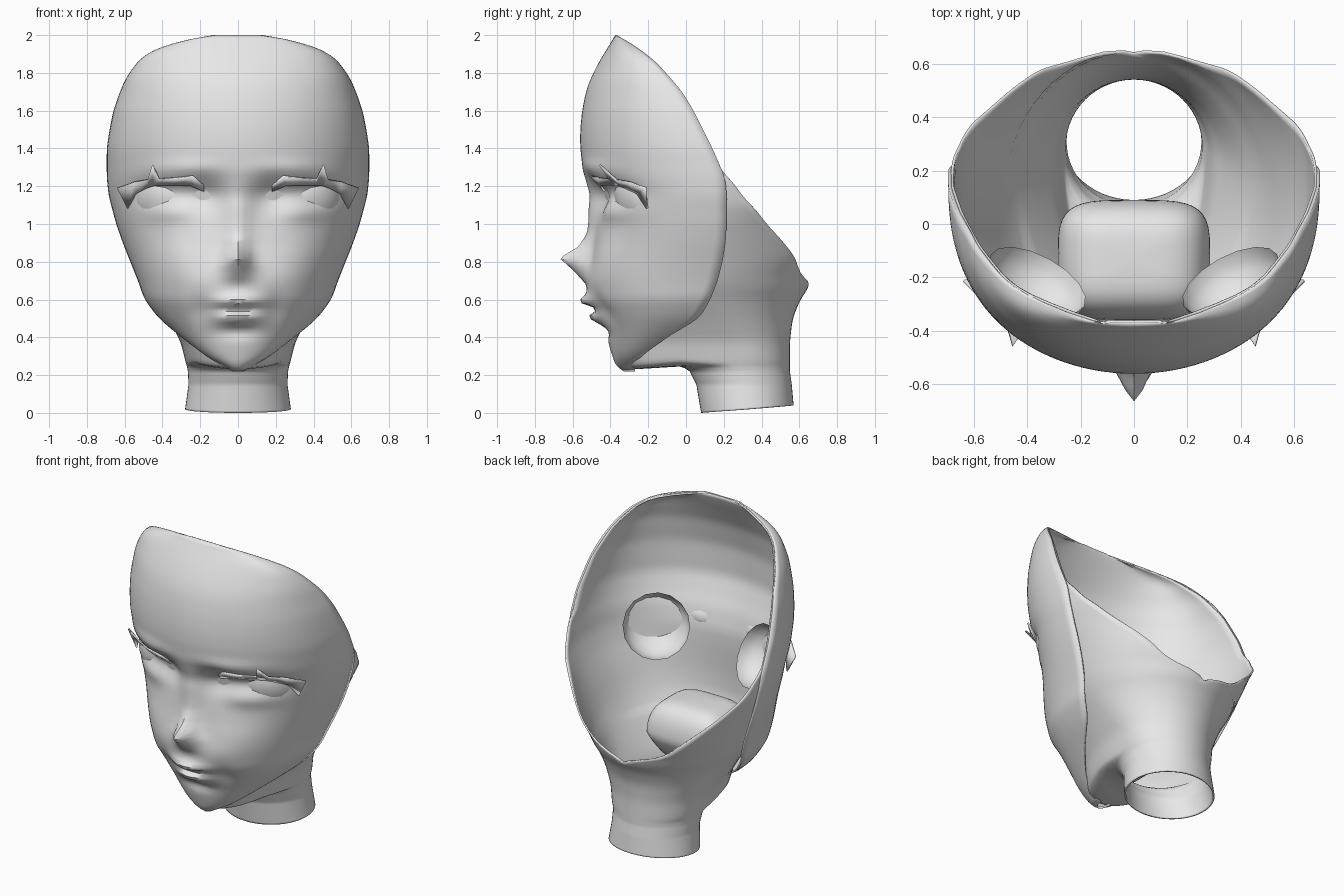
import bpy, bmesh, math
from mathutils import Vector

cube = bpy.data.objects.get("Cube")
if cube:
    bpy.data.objects.remove(cube, do_unlink=True)

# One plain grey for every part
grey = bpy.data.materials.new("plain_grey")
grey.use_nodes = True
colour = (0.8, 0.8, 0.8, 1)
grey.diffuse_color = colour
grey.node_tree.nodes["Principled BSDF"].inputs["Base Color"].default_value = colour


def lookup(table, z):
    """Linear interpolation of a profile table keyed by height."""
    if z <= table[0][0]:
        return table[0][1:]
    for low, high in zip(table, table[1:]):
        if z <= high[0]:
            f = (z - low[0]) / (high[0] - low[0])
            return [a + (b - a) * f for a, b in zip(low[1:], high[1:])]
    return table[-1][1:]


def smooth_lookup(table, z):
    """Lookup averaged over a short height, so the profile has no kinks."""
    r = max(0, min(.03, table[-1][0] - z, (z - .25) / 2))
    samples = [lookup(table, z + r * k) for k in (-1, -.5, 0, .5, 1)]
    return [sum(column) / len(samples) for column in zip(*samples)]


def bump(x, z, cx, cz, sx, sz):
    return math.exp(-((x - cx) / sx) ** 2 - ((z - cz) / sz) ** 2)


def finish(name, bm, thickness=0, angle=50):
    mesh = bpy.data.meshes.new(name)
    bm.to_mesh(mesh)
    bm.free()
    obj = bpy.data.objects.new(name, mesh)
    bpy.context.collection.objects.link(obj)
    mesh.materials.append(grey)
    bpy.ops.object.select_all(action='DESELECT')
    obj.select_set(True)
    bpy.context.view_layer.objects.active = obj
    bpy.ops.object.shade_smooth_by_angle(angle=math.radians(angle))
    if thickness:
        solid = obj.modifiers.new("thickness", 'SOLIDIFY')
        solid.thickness = thickness
        solid.offset = -1
    return obj


def loft(name, section, heights, columns, thickness):
    """Skin a stack of cross-sections, each running right to left round the front."""
    bm = bmesh.new()
    rows = [[bm.verts.new(section(z, 2 * j / columns - 1)) for j in range(columns + 1)]
            for z in heights]
    for low, high in zip(rows, rows[1:]):
        for j in range(columns):
            bm.faces.new((low[j], low[j + 1], high[j + 1], high[j]))
    bmesh.ops.remove_doubles(bm, verts=bm.verts, dist=0.0005)
    return finish(name, bm, thickness)


def spaced(start, end, count):
    return [start + (end - start) * i / count for i in range(count + 1)]


# Face mask: height, half width, y of side edge, y of front
FACE = [(.22, .03, -.27, -.33), (.25, .08, -.27, -.37), (.3, .17, -.24, -.39),
        (.4, .3, -.1, -.42), (.5, .42, .07, -.47), (.6, .495, .13, -.52),
        (.7, .53, .17, -.53), (.8, .57, .195, -.51), (.9, .61, .21, -.49),
        (1, .645, .215, -.48), (1.15, .685, .215, -.49), (1.25, .695, .205, -.54),
        (1.4, .695, .14, -.56), (1.5, .68, .09, -.56), (1.6, .66, .04, -.55),
        (1.7, .625, -.02, -.53), (1.77, .595, -.08, -.505), (1.85, .54, -.15, -.465),
        (1.9, .49, -.21, -.435), (1.95, .38, -.28, -.405), (1.98, .26, -.33, -.385),
        (2, .13, -.37, -.375)]

# Height of the nose ridge and its half width
NOSE = [(.68, 0, .08), (.73, .05, .08), (.78, .11, .075), (.82, .165, .055),
        (.88, .075, .055), (.95, .04, .06), (1.1, .03, .07), (1.24, 0, .09)]


def face_point(z, t):
    width, edge, front = smooth_lookup(FACE, z)
    x = width * math.sin(t)
    y = edge + (front - edge) * max(0, math.cos(t)) ** 0.85
    ridge, spread = lookup(NOSE, z)
    a = abs(x)
    y -= ridge * math.exp(-(x / spread) ** 2)
    y += 0.05 * bump(a, z, .17, 1.15, .1, .1)       # inner eye hollow
    y += 0.04 * bump(a, z, .38, 1.17, .16, .06)     # eye socket
    y -= 0.015 * bump(a, z, .27, 1.3, .18, .04)     # brow
    y -= 0.015 * bump(a, z, .36, 1.06, .14, .05)    # lower lid
    y -= 0.02 * bump(a, z, .33, .8, .15, .14)       # cheek
    y -= 0.05 * bump(x, z, 0, .59, .1, .03)         # upper lip
    y += 0.035 * bump(x, z, 0, .55, .1, .018)       # mouth slit
    y -= 0.04 * bump(x, z, 0, .505, .09, .03)       # lower lip
    y += 0.025 * bump(x, z, 0, .43, .12, .035)      # hollow above chin
    y += 0.02 * bump(a, z, .2, .55, .06, .08)       # mouth corners
    return Vector((x, y, z))


loft("face_mask", lambda z, s: face_point(z, s * math.pi / 2), spaced(.22, 2, 84), 56, 0.012)

# Head shell and neck: height, half width, mid y, front y, back y, opening angle
SHELL = [(.03, .28, .325, .08, .57, 180), (.15, .262, .31, .055, .56, 180),
         (.22, .265, .29, .02, .55, 180), (.245, .27, .28, -.02, .55, 180),
         (.262, .275, .28, -.27, .55, 180), (.28, .28, .28, -.33, .55, 180),
         (.38, .305, .24, -.36, .55, 180), (.5, .37, .18, -.4, .565, 180),
         (.6, .43, .13, -.42, .605, 180), (.67, .475, .11, -.435, .655, 186),
         (.7, .49, .11, -.44, .655, 161), (.75, .515, .1, -.44, .685, 148),
         (.82, .545, .1, -.44, .725, 140), (1, .625, .12, -.43, .75, 119),
         (1.1, .66, .15, -.43, .82, 107), (1.22, .68, .2, -.46, .7, 96),
         (1.27, .685, .195, -.485, .7, 90), (1.4, .684, .14, -.535, .7, 90),
         (1.6, .649, .04, -.53, .7, 90), (1.77, .584, -.08, -.485, .7, 90),
         (1.9, .479, -.21, -.417, .7, 90), (1.95, .368, -.28, -.39, .7, 90),
         (2, .11, -.368, -.37, .7, 90)]


def shell_section(z, s):
    width, mid, front, back, opening = smooth_lookup(SHELL, z)
    t = s * math.radians(min(180, opening))
    c = math.cos(t)
    if c > 0:
        # Rounder front for the skull, plain ellipse for the neck
        y = mid + (front - mid) * c ** (0.85 if z > 0.6 else 1)
    else:
        y = mid - (back - mid) * c
    # The neck's bottom edge slopes up to the back, the jaw slopes down to the chin
    slope = max(0, 1 - (z - .03) / .12) * (0.08 * (y - .08) - .03)
    slope += max(0, 1 - abs(z - .26) / .1) * 0.16 * min(0, y + .05)
    return Vector((width * math.sin(t), y, z + slope))


loft("head_shell_and_neck", shell_section, spaced(.03, .3, 30) + spaced(.32, 2, 80), 56, 0.01)

# Mouth pocket: squared dome, narrower at the bottom
bm = bmesh.new()
bmesh.ops.create_uvsphere(bm, u_segments=40, v_segments=24, radius=1)
for v in bm.verts:
    x, y = (math.copysign(abs(k) ** 0.5, k) for k in v.co.xy)
    taper = 1 + 0.35 * min(0, v.co.z)
    v.co = Vector((x * .285 * taper, y * .225 * taper - .135, v.co.z * .21 + .56))
finish("mouth_pocket", bm)

# Lash outline of the left eye: x, z and how far it stands off the face
LASH_TOP = [(.18, 1.2, .01), (.24, 1.25, .02), (.33, 1.24, .02), (.42, 1.235, .02),
            (.455, 1.31, .06), (.48, 1.23, .03), (.55, 1.22, .04), (.64, 1.19, .12)]
LASH_LOW = [(.18, 1.17, .01), (.25, 1.2, .02), (.33, 1.205, .02), (.41, 1.205, .02),
            (.45, 1.2, .02), (.48, 1.19, .02), (.54, 1.16, .02), (.585, 1.08, .05)]


def lash_point(x, z, lift):
    width = smooth_lookup(FACE, z)[0]
    return face_point(z, math.asin(x / width)) - Vector((0, lift, 0))


for side, label in ((1, "left"), (-1, "right")):
    # Eye cup: half ball, open to the back and looking slightly down
    bm = bmesh.new()
    bmesh.ops.create_uvsphere(bm, u_segments=16, v_segments=12, radius=0.2)
    bmesh.ops.delete(bm, geom=[v for v in bm.verts if v.co.z > 0.01], context='VERTS')
    bmesh.ops.scale(bm, verts=bm.verts, vec=(1, 1, 0.75))
    normal = Vector((-side * .43, .78, .45))
    turn = normal.to_track_quat('Z', 'Y').to_matrix()
    bmesh.ops.rotate(bm, verts=bm.verts, cent=(0, 0, 0), matrix=turn)
    bmesh.ops.translate(bm, verts=bm.verts, vec=(side * .36, -.21, 1.12))
    finish(label + "_eye_cup", bm)

    # Eyelash strip
    bm = bmesh.new()
    rows = []
    for points in (LASH_TOP, LASH_LOW):
        path = [lash_point(*p) for p in points]
        rows.append([bm.verts.new((side * p.x, p.y, p.z)) for p in path])
    top, low = rows
    for i in range(len(top) - 1):
        quad = (low[i], low[i + 1], top[i + 1], top[i])
        bm.faces.new(quad if side > 0 else quad[::-1])
    finish(label + "_eyelash", bm, 0.01)
